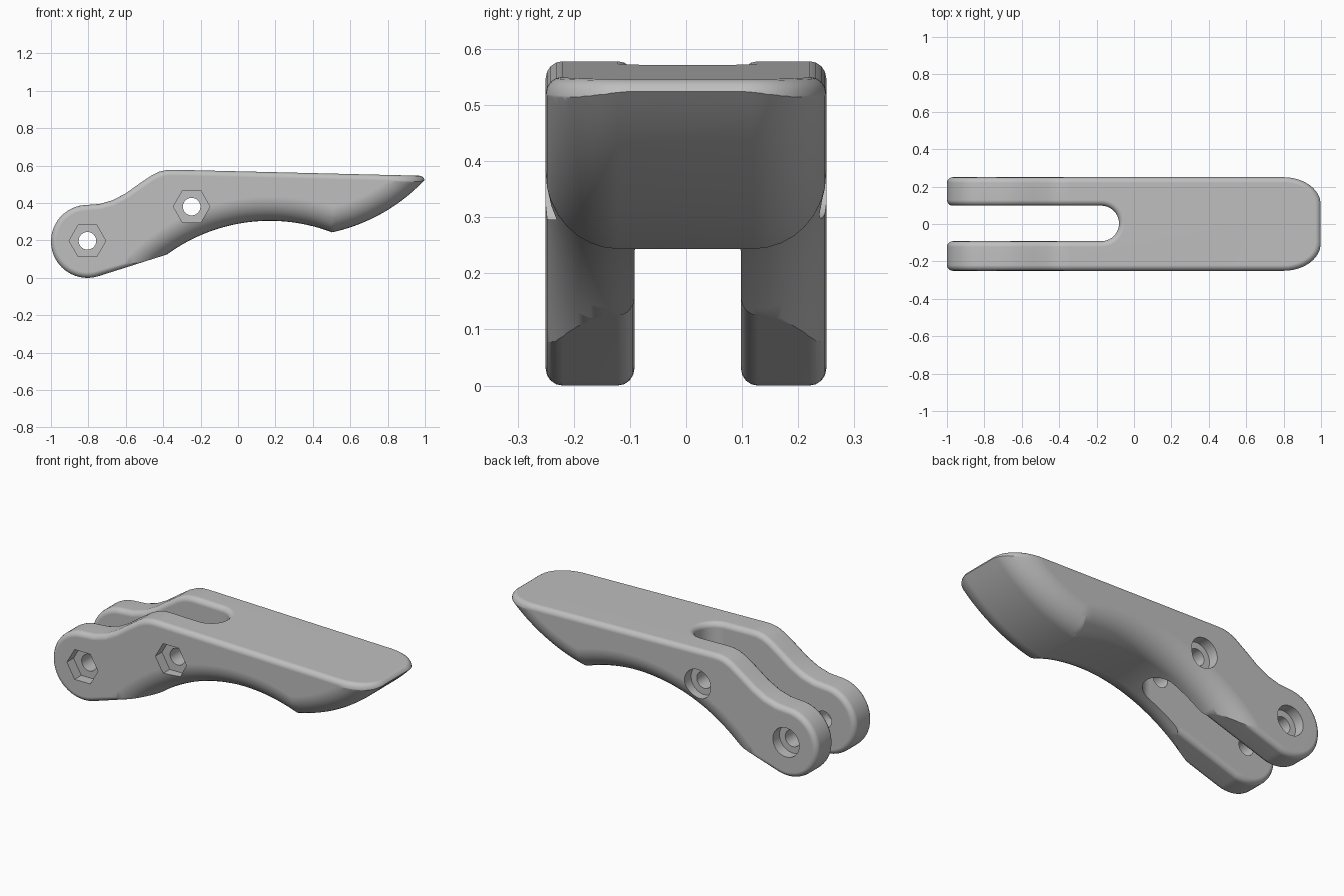
import bpy, bmesh, math

if "Cube" in bpy.data.objects:
    bpy.data.objects.remove(bpy.data.objects["Cube"], do_unlink=True)

HALF = 0.25          # half width of the lever
ROUND = 0.13         # radius of the rounded underside


def loft(name, rings):
    """Closed solid through equal-length rings of 3D points."""
    bm = bmesh.new()
    loops = [[bm.verts.new(p) for p in ring] for ring in rings]
    n = len(loops[0])
    for a, b in zip(loops, loops[1:]):
        for i in range(n):
            j = (i + 1) % n
            bm.faces.new((a[i], a[j], b[j], b[i]))
    bm.faces.new(loops[0])
    bm.faces.new(list(reversed(loops[-1])))
    bmesh.ops.recalc_face_normals(bm, faces=bm.faces)
    mesh = bpy.data.meshes.new(name)
    bm.to_mesh(mesh)
    bm.free()
    ob = bpy.data.objects.new(name, mesh)
    bpy.context.collection.objects.link(ob)
    return ob


def arc(cx, cz, rx, rz, start, end, steps):
    angles = [math.radians(start + (end - start) * i / steps) for i in range(steps + 1)]
    return [(cx + rx * math.cos(a), cz + rz * math.sin(a)) for a in angles]


def at_y(points, y):
    return [(x, y, z) for x, z in points]


def at_z(points, z):
    return [(x, y, z) for x, y in points]


def circle(cx, cz, r, n):
    return arc(cx, cz, r, r, 0, 360, n)[:-1]


def round_sections():
    """Pairs of y and rise of the rounded underside across the width."""
    side = []
    for i in range(9):
        a = math.pi / 2 * i / 8
        side.append((HALF - ROUND + ROUND * math.sin(a), ROUND * (1 - math.cos(a))))
    side.append((0.35, ROUND))
    return [(-y, h) for y, h in reversed(side)] + side


cutters = []


def boolean(ob, cutter, operation="DIFFERENCE"):
    cutter.hide_render = True
    cutters.append(cutter)
    mod = ob.modifiers.new(cutter.name, "BOOLEAN")
    mod.operation = operation
    mod.solver = "EXACT"
    mod.object = cutter


# Side profile: round pivot end, straight underside, sloped top, S-shaped neck
profile = arc(-0.805, 0.195, 0.195, 0.195, 90, 287, 32)
profile += [(-0.38, 0.125), (1.1, 0.15), (1.1, 0.543)]
profile += [(-0.34, 0.578), (-0.38, 0.577), (-0.42, 0.568), (-0.46, 0.549),
            (-0.53, 0.502), (-0.6, 0.452), (-0.67, 0.415), (-0.74, 0.395)]
lever = loft("lever_body", [at_y(profile, -0.3), at_y(profile, 0.3)])

# Plan outline: rounded tip and the slot between the two arms
plan = [(-1.1, -HALF)]
plan += arc(0.8, -0.1, 0.2, HALF - 0.1, -90, 0, 14)
plan += arc(0.8, 0.1, 0.2, HALF - 0.1, 0, 90, 14)
plan += [(-1.1, HALF), (-1.1, 0.098)]
plan += arc(-0.175, 0.003, 0.095, 0.095, 90, -90, 20)
plan += [(-1.1, -0.092)]
boolean(lever, loft("plan_shape", [at_z(plan, -0.2), at_z(plan, 0.8)]), "INTERSECT")

# Soft edges
bevel = lever.modifiers.new("soft_edges", "BEVEL")
bevel.width = 0.03
bevel.segments = 4
bevel.limit_method = "ANGLE"
bevel.angle_limit = math.radians(40)
bevel.use_clamp_overlap = False

# Finger hollow under the middle
boolean(lever, loft("finger_hollow", [
    at_y(circle(0.17, -0.625, 0.93 + h, 144), y) for y, h in round_sections()]))

# Curved underside of the nose
boolean(lever, loft("nose_underside", [
    at_y(arc(0.3, 1.18, 0.958 - h, 0.958 - h, -90, -20, 36)
         + arc(0.3, 1.18, 1.8, 1.8, -20, -90, 36), y)
    for y, h in round_sections()]))

# Bolt holes: bore, hexagonal nut pocket in front, round head pocket behind
for label, x, z in (("pivot", -0.805, 0.198), ("middle", -0.248, 0.381)):
    for part, r, n, y0, y1 in (("bore", 0.047, 32, -0.4, 0.4),
                               ("nut_pocket", 0.098, 6, -0.4, -HALF + 0.06),
                               ("head_pocket", 0.083, 40, HALF - 0.06, 0.4)):
        ring = circle(x, z, r, n)
        boolean(lever, loft(label + "_" + part, [at_y(ring, y0), at_y(ring, y1)]))

# Bake the cuts and drop the cutters
graph = bpy.context.evaluated_depsgraph_get()
graph.update()
baked = bpy.data.meshes.new_from_object(lever.evaluated_get(graph))
lever.modifiers.clear()
lever.data = baked
for cutter in cutters:
    bpy.data.objects.remove(cutter, do_unlink=True)

# Grey plastic
grey = bpy.data.materials.new("grey_plastic")
grey.use_nodes = True
color = (0.52, 0.52, 0.52, 1)
grey.diffuse_color = color
grey.node_tree.nodes["Principled BSDF"].inputs["Base Color"].default_value = color
lever.data.materials.clear()
lever.data.materials.append(grey)

# Smooth shading with crisp creases
bpy.ops.object.select_all(action="DESELECT")
lever.select_set(True)
bpy.context.view_layer.objects.active = lever
bpy.ops.object.shade_smooth_by_angle(angle=math.radians(30))
weighted = lever.modifiers.new("even_shading", "WEIGHTED_NORMAL")
weighted.keep_sharp = True
